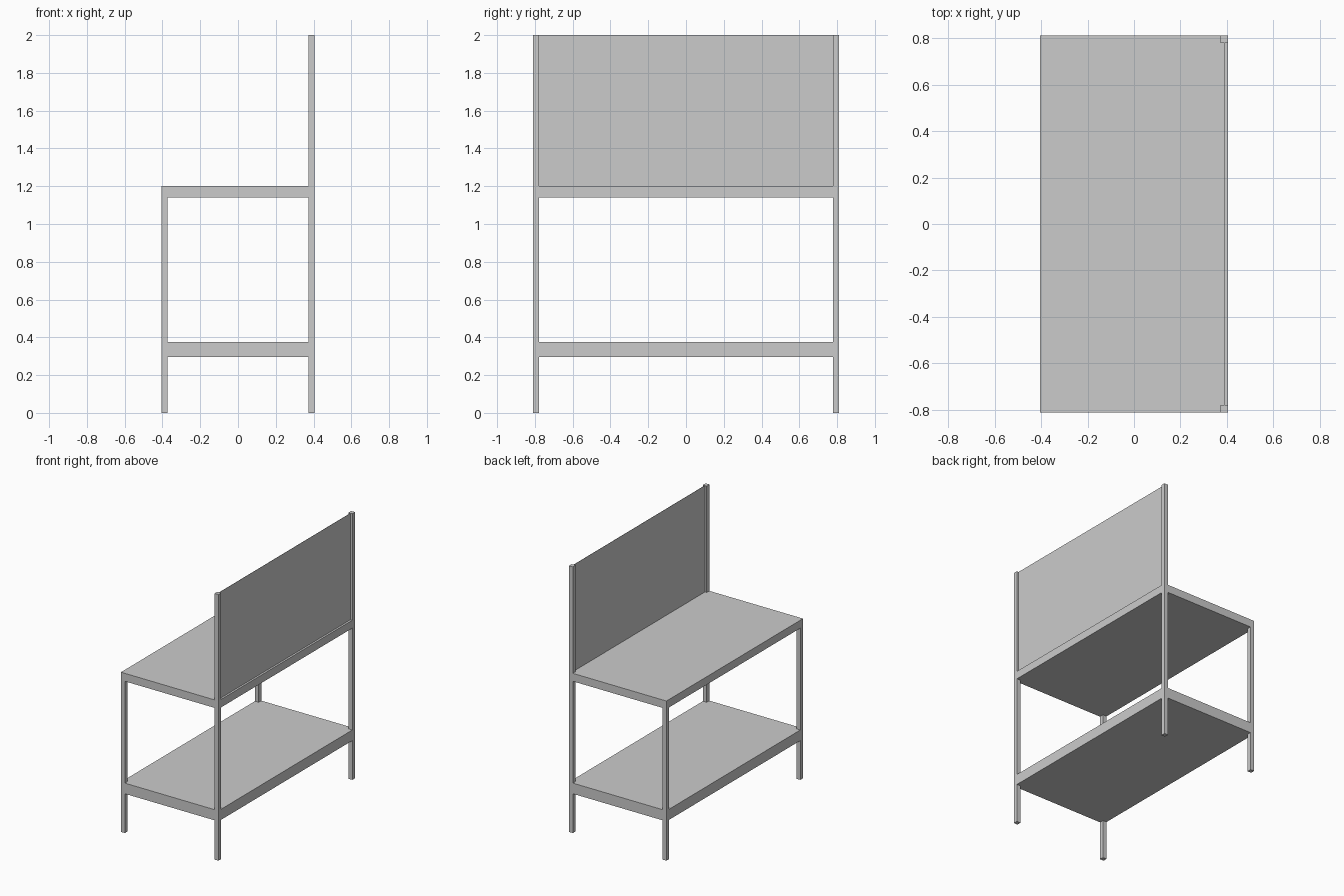
import bpy
import bmesh

if "Cube" in bpy.data.objects:
    bpy.data.objects.remove(bpy.data.objects["Cube"])

X, Y = 0.405, 0.811      # outer half width and half length
T = 0.032                # post thickness


def prism(name, outline, z0, z1):
    """Extrude a flat outline from z0 up to z1."""
    bm = bmesh.new()
    face = bm.faces.new([bm.verts.new((x, y, z0)) for x, y in outline])
    top = bmesh.ops.extrude_face_region(bm, geom=[face])["geom"]
    verts = [v for v in top if isinstance(v, bmesh.types.BMVert)]
    bmesh.ops.translate(bm, verts=verts, vec=(0, 0, z1 - z0))
    bmesh.ops.recalc_face_normals(bm, faces=bm.faces[:])
    mesh = bpy.data.meshes.new(name)
    bm.to_mesh(mesh)
    bm.free()
    obj = bpy.data.objects.new(name, mesh)
    bpy.context.collection.objects.link(obj)
    return obj


def box(name, x0, x1, y0, y1, z0, z1):
    return prism(name, [(x0, y0), (x1, y0), (x1, y1), (x0, y1)], z0, z1)


def slab(name, z0, z1):
    """Full-size board notched at the corners so the posts pass through."""
    a, b = X - T, Y - T
    outline = [(a, -Y), (a, -b), (X, -b), (X, b), (a, b), (a, Y),
               (-a, Y), (-a, b), (-X, b), (-X, -b), (-a, -b), (-a, -Y)]
    return prism(name, outline, z0, z1)


# Short legs on the open side, tall posts on the panel side
for side, y0 in (("a", -Y), ("b", Y - T)):
    box("short_leg_" + side, -X, -X + T, y0, y0 + T, 0, 1.2)
    box("tall_post_" + side, X - T, X, y0, y0 + T, 0, 2.0)

# Worktop and lower shelf
slab("worktop", 1.14, 1.2)
slab("lower_shelf", 0.295, 0.375)

# Thin panel centred between the tall posts
mid = X - T / 2
box("back_panel", mid - 0.001, mid + 0.001, -Y + T, Y - T, 1.2, 2.0)
